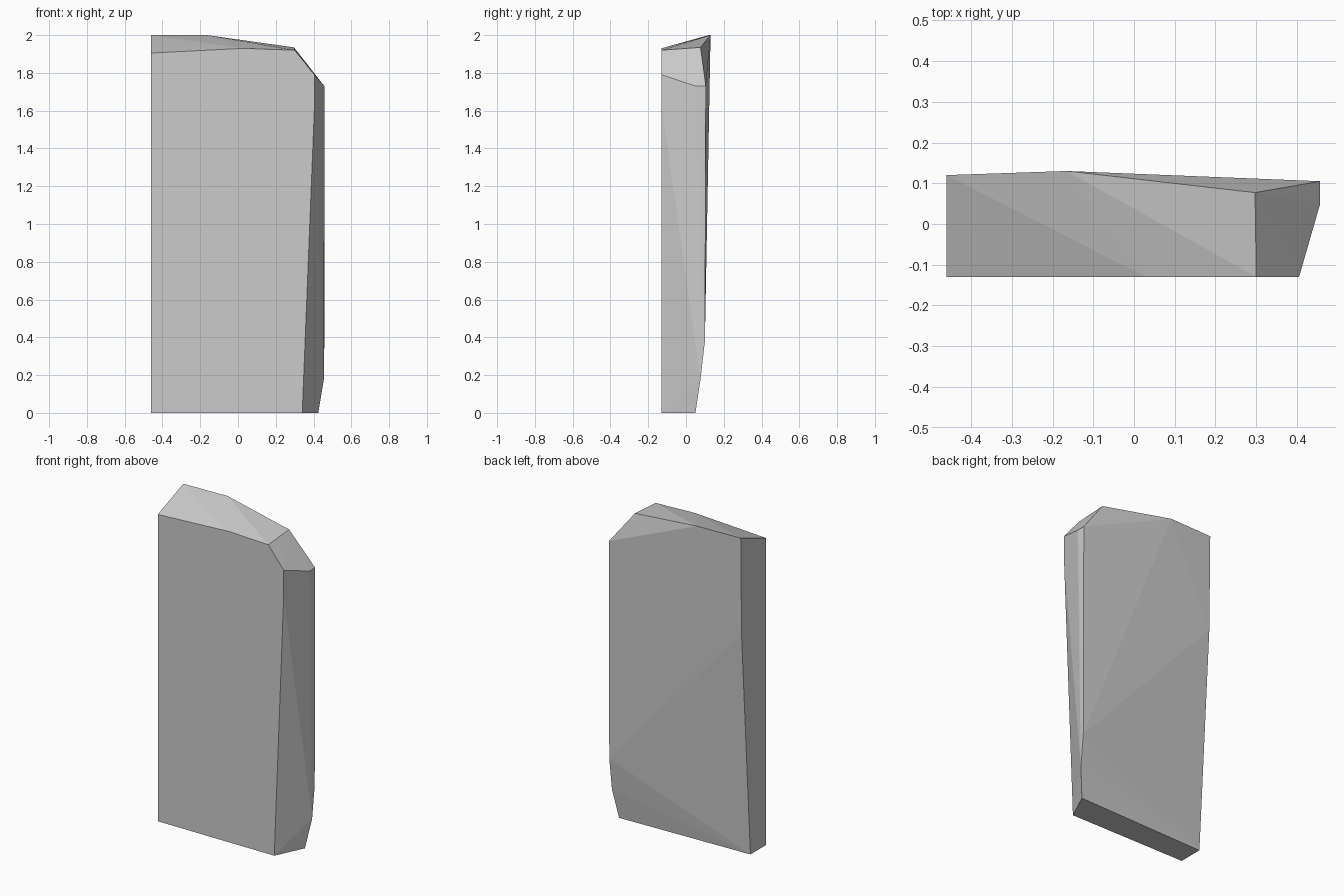
import bpy
import bmesh

if "Cube" in bpy.data.objects:
    bpy.data.objects.remove(bpy.data.objects["Cube"])

# Flat front outline of the slab (x, z), all at the front plane
FRONT_Y = -0.13
front = [(-0.46, 0), (0.34, 0), (0.405, 1.63), (0.405, 1.79),
         (0.30, 1.92), (0.03, 1.93), (-0.46, 1.905)]

# Chipped corners of the uneven back (x, y, z)
back = [(-0.46, 0.025, 0), (-0.46, 0.112, 1.40), (-0.46, 0.12, 2.0),
        (-0.165, 0.13, 2.0), (0.297, 0.077, 1.935),
        (0.457, 0.105, 1.73), (0.457, 0.05, 1.73),
        (0.457, 0.10, 0.38), (0.455, 0.077, 0.18), (0.425, 0.05, 0)]

# Facetted stone slab: convex skin around front outline and back corners
bm = bmesh.new()
for x, z in front:
    bm.verts.new((x, FRONT_Y, z))
for p in back:
    bm.verts.new(p)
bmesh.ops.convex_hull(bm, input=bm.verts[:])
loose = [v for v in bm.verts if not v.link_faces]
bmesh.ops.delete(bm, geom=loose, context='VERTS')

# Merge coplanar triangles into clean flat faces
bmesh.ops.dissolve_limit(bm, angle_limit=0.002, verts=bm.verts[:], edges=bm.edges[:])
bmesh.ops.recalc_face_normals(bm, faces=bm.faces[:])

mesh = bpy.data.meshes.new("stone_slab")
bm.to_mesh(mesh)
bm.free()
slab = bpy.data.objects.new("stone_slab", mesh)
bpy.context.collection.objects.link(slab)
